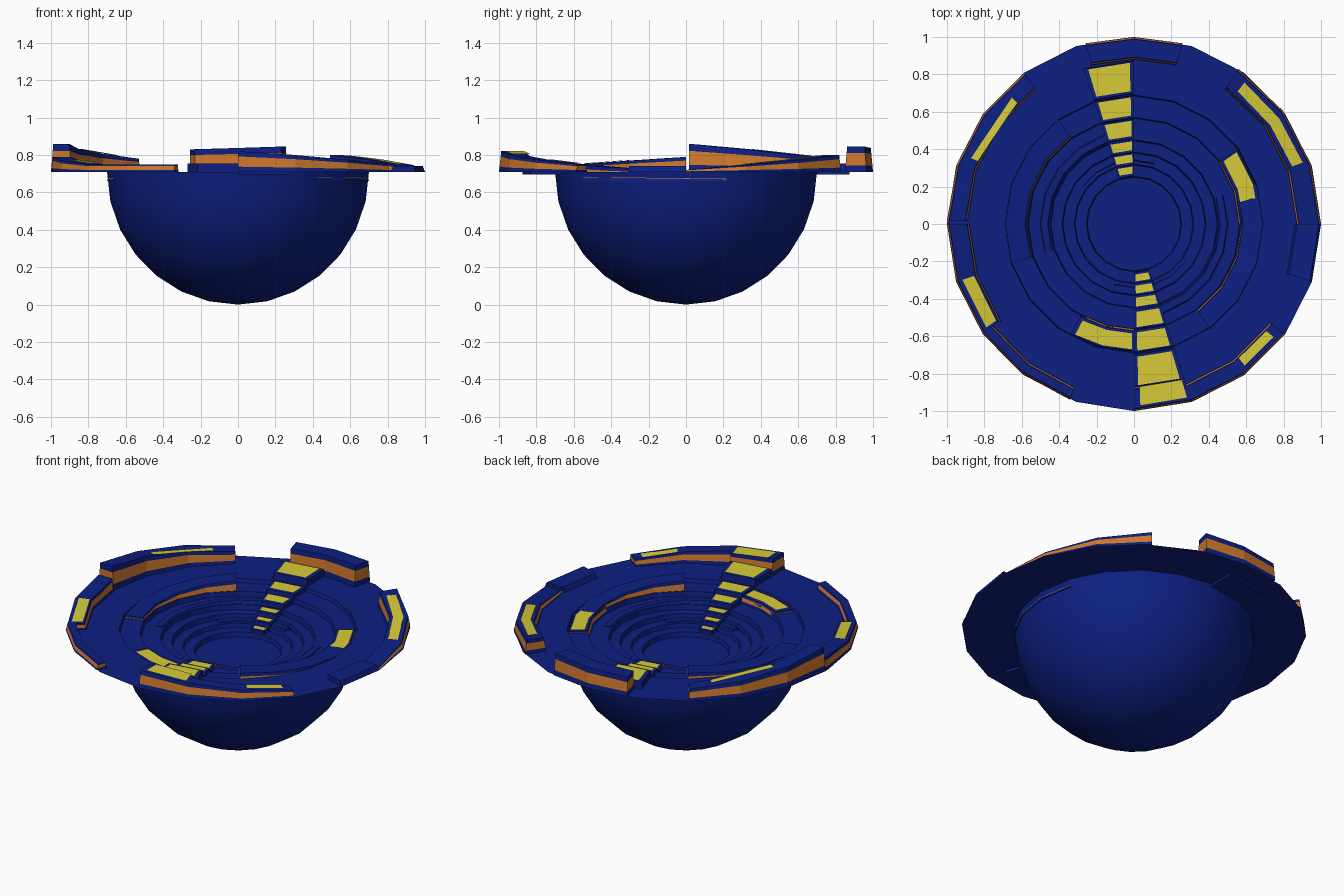
import bpy, bmesh
from math import sin, cos, radians, pi

if "Cube" in bpy.data.objects:
    bpy.data.objects.remove(bpy.data.objects["Cube"])

def mat(name, c):
    m = bpy.data.materials.new(name)
    m.diffuse_color = (*c, 1)
    m.use_nodes = True
    m.node_tree.nodes["Principled BSDF"].inputs["Base Color"].default_value = m.diffuse_color
    return m

NAVY = mat("navy", (0.004, 0.014, 0.22))
ORANGE = mat("orange", (0.62, 0.19, 0.025))
YELLOW = mat("yellow", (0.68, 0.60, 0.04))
RIM = 0.71

def finish(bm, name, mats, recalc=True):
    if recalc:
        bmesh.ops.recalc_face_normals(bm, faces=bm.faces)
    me = bpy.data.meshes.new(name)
    bm.to_mesh(me)
    bm.free()
    for m in mats:
        me.materials.append(m)
    ob = bpy.data.objects.new(name, me)
    bpy.context.collection.objects.link(ob)
    return ob

def pol(r, a, z):
    return (r * cos(radians(a)), r * sin(radians(a)), z)

def lathe(name, profile, smooth=False, n=20):
    """Revolve (radius, z) points; radius 0 closes to a pole."""
    bm = bmesh.new()
    rings = []
    for r, z in profile:
        if r == 0:
            rings.append([bm.verts.new((0, 0, z))] * n)
        else:
            rings.append([bm.verts.new(pol(r, 360 * i / n, z)) for i in range(n)])
    for a, b in zip(rings, rings[1:]):
        for i in range(n):
            j = (i + 1) % n
            vs = list(dict.fromkeys((a[i], a[j], b[j], b[i])))
            f = bm.faces.new(vs)
            f.smooth = smooth
    return finish(bm, name, [NAVY], recalc=False)

def arc_block(name, r0, r1, a0, a1, zb, z0, z1, band=True, window=None, taper=0.012):
    """Curved ramp with an orange side band; window = (ra, rb, a, b) yellow panel on top."""
    n = max(1, round((a1 - a0) / 18))
    bm = bmesh.new()
    cols = []
    for i in range(n + 1):
        t = i / n
        a, zt = a0 + (a1 - a0) * t, z0 + (z1 - z0) * t
        inner, outer = [], []
        for k in (0, 0.25, 0.75, 1):
            z = zb + (zt - zb) * k
            inner.append(bm.verts.new(pol(r0 + taper * k, a, z)))
            outer.append(bm.verts.new(pol(r1 - taper * k, a, z)))
        cols.append((inner, outer))
    for (i0, o0), (i1, o1) in zip(cols, cols[1:]):
        for s, e in ((i0, i1), (o0, o1)):
            for k in range(3):
                f = bm.faces.new((s[k], e[k], e[k + 1], s[k + 1]))
                f.material_index = 1 if band and k == 1 else 0
        bm.faces.new((i0[3], o0[3], o1[3], i1[3]))
        bm.faces.new((i0[0], i1[0], o1[0], o0[0]))
    for i, o in (cols[0], cols[-1]):
        for k in range(3):
            f = bm.faces.new((i[k], o[k], o[k + 1], i[k + 1]))
            f.material_index = 1 if band and k == 1 else 0
    finish(bm, name, [NAVY, ORANGE])
    if window:
        ra, rb, wa, wb = window
        bm = bmesh.new()
        m = max(1, round((wb - wa) / 18))
        pts = []
        for i in range(m + 1):
            a = wa + (wb - wa) * i / m
            z = z0 + (z1 - z0) * (a - a0) / (a1 - a0) + 0.004
            pts.append([bm.verts.new(pol(r, a, z)) for r in (ra, rb)])
        for p, q in zip(pts, pts[1:]):
            bm.faces.new((p[0], p[1], q[1], q[0]))
        finish(bm, name + "_panel", [YELLOW])

# hemispherical underside
lathe("bowl", [(0 if i == 0 else 0.7 * sin(i * pi / 14), RIM - RIM * cos(i * pi / 14))
               for i in range(8)], smooth=True)

# flat rim and terraces stepping down to the central floor
steps = [(0.69, 0.685), (0.57, 0.655), (0.45, 0.625), (0.385, 0.595), (0.32, 0.57), (0.255, 0.54)]
prof, z = [(1.0, RIM)], RIM
for r, zn in steps:
    prof += [(r, z), (r - 0.005, zn)]
    z = zn
lathe("terraces", (prof + [(0, z)]))

# raised ramps around the rim
rim_ramps = [  # r0, a0, a1, start z, end z, panel
    (0.87, 0, 56, 0.72, 0.80, (0.90, 0.96, 20, 52)),
    (0.88, 75, 105, 0.845, 0.83, None),
    (0.89, 126, 179, 0.78, 0.86, (0.90, 0.94, 134, 158)),
    (0.88, 180, 216, 0.79, 0.75, (0.90, 0.965, 198, 215)),
    (0.93, 216, 250, 0.75, 0.75, None),
    (0.87, 270, 288, 0.82, 0.80, (0.87, 0.97, 272, 287)),
    (0.90, 288, 324, 0.80, 0.75, (0.91, 0.96, 308, 321)),
    (0.86, 342, 360, 0.74, 0.74, None),
]
for k, (r0, a0, a1, z0, z1, w) in enumerate(rim_ramps):
    arc_block(f"rim_ramp_{k}", r0, 1.0, a0, a1, RIM, z0, z1, band=z0 != 0.74, window=w)

# paired ramps on the upper and lower terraces, repeated at half a turn
for k, off in enumerate((0, 180)):
    arc_block(f"upper_ramp_{k}", 0.57, 0.70, 126 + off, 198 + off, 0.66, 0.745, 0.70)
    w0 = 0 if k == 0 else 240
    arc_block(f"landing_{k}", 0.56, 0.69, w0, w0 + (36 if k == 0 else 30), 0.66, 0.70, 0.70,
              window=(0.585, 0.67, w0 + 2, w0 + (35 if k == 0 else 29)))
    arc_block(f"middle_ramp_{k}", 0.45, 0.51, 108 + off, 198 + off, 0.64, 0.68, 0.66, band=False)
    arc_block(f"lower_ramp_{k}", 0.33, 0.39, 72 + off, 144 + off, 0.57, 0.61, 0.60, band=False)

# two stairways with yellow treads
treads = [(0.70, 0.87, 0.755), (0.57, 0.685, 0.71), (0.46, 0.56, 0.685),
          (0.385, 0.45, 0.65), (0.32, 0.38, 0.62), (0.26, 0.315, 0.59)]
for side, a in (("back", 90), ("front", 270)):
    for k, (r0, r1, z) in enumerate(treads):
        arc_block(f"{side}_stair_{k}", r0 - 0.005, r1 + 0.005, a, a + 18, z - 0.06, z, z, band=False,
                  window=(r0 + 0.01, r1 - 0.008, a + 1.5, a + 16.5), taper=0.004)
